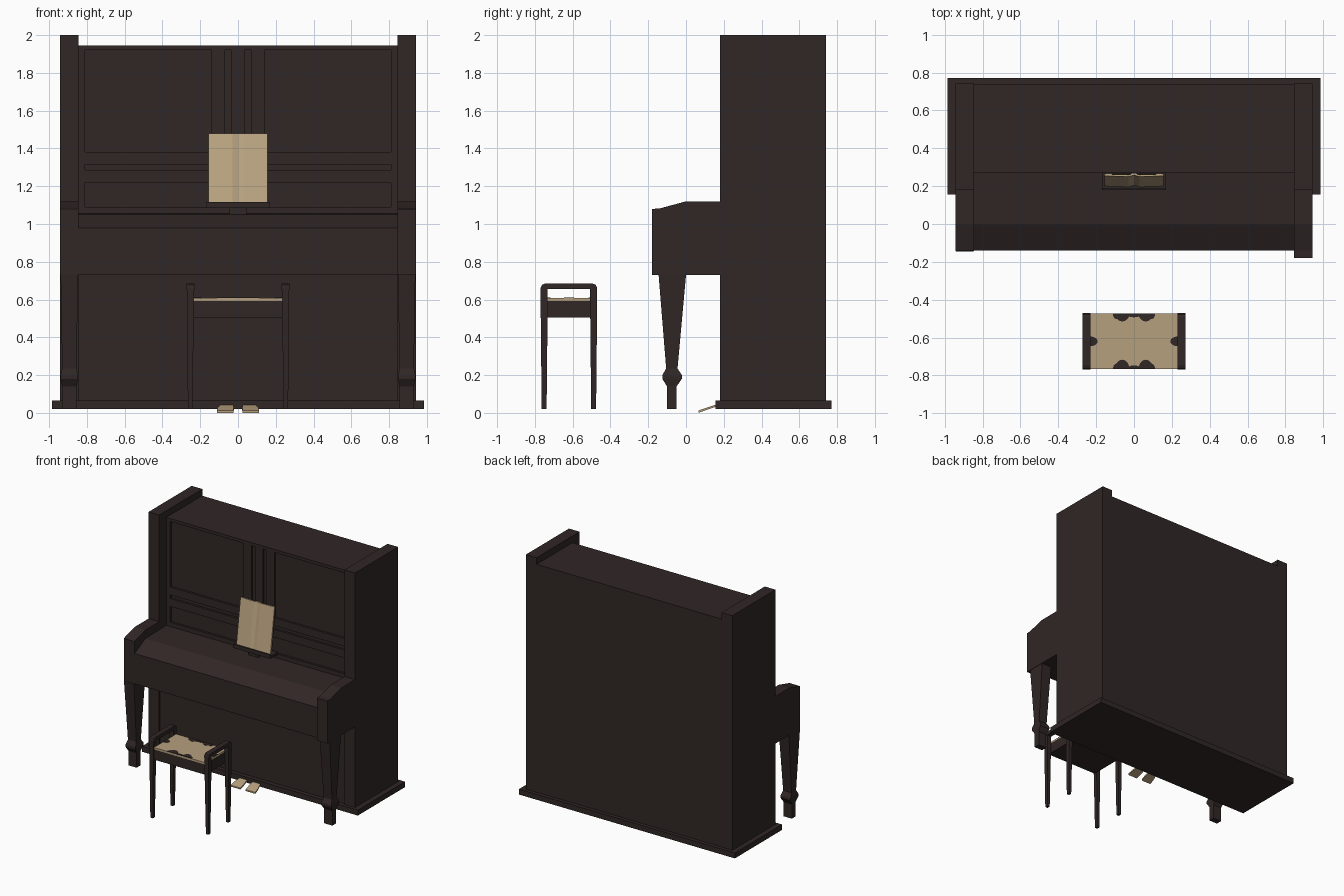
import bpy, bmesh, math
from mathutils import Vector

if "Cube" in bpy.data.objects:
    bpy.data.objects.remove(bpy.data.objects["Cube"])


def material(name, rgb):
    m = bpy.data.materials.new(name)
    m.diffuse_color = (*rgb, 1)
    m.use_nodes = True
    m.node_tree.nodes["Principled BSDF"].inputs["Base Color"].default_value = m.diffuse_color
    return m


WOOD = material("dark wood", (0.030, 0.020, 0.019))
PAPER = material("aged paper", (0.52, 0.39, 0.23))
FABRIC = material("tan fabric", (0.47, 0.35, 0.21))
BRASS = material("dull brass", (0.46, 0.34, 0.20))


def finish(name, bm, mat):
    bmesh.ops.recalc_face_normals(bm, faces=bm.faces)
    me = bpy.data.meshes.new(name)
    bm.to_mesh(me)
    bm.free()
    me.materials.append(mat)
    ob = bpy.data.objects.new(name, me)
    bpy.context.collection.objects.link(ob)
    return ob


def loft(name, rings, mat):
    """Skin a list of equally long point rings and cap both ends."""
    bm = bmesh.new()
    vs = [[bm.verts.new(p) for p in r] for r in rings]
    n = len(rings[0])
    for a, b in zip(vs, vs[1:]):
        for i in range(n):
            j = (i + 1) % n
            bm.faces.new((a[i], a[j], b[j], b[i]))
    bm.faces.new(vs[0])
    bm.faces.new(vs[-1])
    return finish(name, bm, mat)


def rect(x0, x1, y0, y1, z):
    return [(x0, y0, z), (x1, y0, z), (x1, y1, z), (x0, y1, z)]


def box(name, x0, x1, y0, y1, z0, z1, mat=WOOD):
    return loft(name, [rect(x0, x1, y0, y1, z0), rect(x0, x1, y0, y1, z1)], mat)


def extrude_x(name, profile, x0, x1, mat=WOOD):
    """Extrude a (y, z) profile along x."""
    return loft(name, [[(x, y, z) for y, z in profile] for x in (x0, x1)], mat)


# Case
box("base_board", -0.985, 0.985, 0.155, 0.77, 0.02, 0.065)
box("lower_case", -0.85, 0.85, 0.19, 0.74, 0.065, 0.98)
box("upper_case", -0.85, 0.85, 0.29, 0.74, 0.98, 1.945)
for s, side in ((-1, "left"), (1, "right")):
    xa, xb = sorted((s * 0.845, s * 0.942))
    box(side + "_side_panel", xa, xb, 0.18, 0.742, 0.065, 2.0)
    # Key arm; the right one reaches slightly further forward
    f = -0.18 if s > 0 else -0.142
    extrude_x(side + "_key_arm", [(f, 0.73), (f, 1.08), (-0.14, 1.082), (0.0, 1.12),
                                  (0.19, 1.12), (0.19, 0.73)], xa, xb)
    # Turned square leg: (half width x, y front, y back, z)
    rings = [(0.038, -0.10, -0.05, 0.02), (0.038, -0.10, -0.05, 0.14),
             (0.046, -0.125, -0.022, 0.18), (0.046, -0.125, -0.022, 0.20),
             (0.038, -0.105, -0.045, 0.235), (0.046, -0.145, 0.0, 0.73)]
    c = s * 0.893
    loft(side + "_front_leg", [rect(c - h, c + h, a, b, z) for h, a, b, z in rings], WOOD)

# Keyboard cover
extrude_x("keyboard_cover", [(-0.14, 0.73), (-0.14, 0.98), (0.0, 1.05), (0.29, 1.055),
                             (0.29, 0.73)], -0.85, 0.85)

# Upper front frame: raised bars leaving sunken panels and slots
bars = [(-0.85, 0.85, 1.92, 1.945), (-0.85, 0.85, 1.315, 1.38), (-0.85, 0.85, 1.22, 1.285),
        (-0.85, 0.85, 1.05, 1.09), (-0.85, -0.81, 1.05, 1.945), (0.81, 0.85, 1.05, 1.945),
        (-0.14, -0.07, 1.38, 1.92), (-0.035, 0.035, 1.38, 1.92), (0.07, 0.14, 1.38, 1.92)]
for i, (x0, x1, z0, z1) in enumerate(bars):
    box("front_frame_bar_%d" % (i + 1), x0, x1, 0.273, 0.295, z0, z1)

# Music rest and open booklet
box("music_shelf", -0.17, 0.17, 0.18, 0.275, 1.085, 1.105)
box("music_shelf_lip", -0.17, 0.17, 0.18, 0.19, 1.105, 1.117)
box("music_shelf_bracket", -0.045, 0.045, 0.2, 0.275, 1.05, 1.085)
extrude_x("music_back_board", [(0.212, 1.10), (0.264, 1.475), (0.272, 1.475), (0.224, 1.10)],
          -0.15, 0.15)
for s, side in ((-1, "left"), (1, "right")):
    rings = []
    for x, d in ((0.0, 0.004), (0.03, -0.004), (0.155, 0.0)):
        rings.append([(s * x, y + d, z) for y, z in
                      ((0.2, 1.107), (0.254, 1.48), (0.264, 1.48), (0.212, 1.107))])
    loft(side + "_page", rings, PAPER)

# Pedals, wider at the toe
for s, side in ((-1, "left"), (1, "right")):
    def ring(y, z, a, b):
        return [(s * a, y, z), (s * b, y, z), (s * b, y, z + 0.012), (s * a, y, z + 0.012)]
    loft(side + "_pedal", [ring(0.065, 0.0, 0.025, 0.112), ring(0.11, 0.016, 0.022, 0.108),
                           ring(0.17, 0.036, 0.028, 0.09)], BRASS)

# Stool
SY = -0.62
box("stool_apron", -0.235, 0.235, SY - 0.14, SY + 0.14, 0.505, 0.592)
box("stool_cushion", -0.232, 0.232, SY - 0.146, SY + 0.146, 0.592, 0.608, FABRIC)
for s, side in ((-1, "left"), (1, "right")):
    for t, end in ((-1, "front"), (1, "back")):
        def leg(x0, x1, y0, y1, z):
            xs, ys = sorted((s * x0, s * x1)), sorted((SY + t * y0, SY + t * y1))
            return rect(*xs, *ys, z)
        loft("stool_%s_%s_leg" % (end, side),
             [leg(0.242, 0.265, 0.118, 0.144, 0.02), leg(0.234, 0.27, 0.113, 0.149, 0.505),
              leg(0.232, 0.27, 0.113, 0.149, 0.655)], WOOD)
    xa, xb = sorted((s * 0.23, s * 0.272))
    extrude_x("stool_%s_handrail" % side,
              [(SY - 0.149, 0.65), (SY - 0.149, 0.665), (SY - 0.142, 0.678), (SY - 0.128, 0.684),
               (SY + 0.128, 0.684), (SY + 0.142, 0.678), (SY + 0.149, 0.665), (SY + 0.149, 0.65),
               (SY + 0.11, 0.655), (SY - 0.11, 0.655)], xa, xb)


# Dark scalloped pattern on the cushion, as thin plates
def scallop(name, cx, cy, rx, ry, a0):
    pts = [(cx + rx * math.cos(a0 + math.pi * i / 10), cy + ry * math.sin(a0 + math.pi * i / 10))
           for i in range(11)]
    loft(name, [[(x, y, z) for x, y in pts] for z in (0.607, 0.611)], WOOD)


for s in (-1, 1):
    scallop("cushion_end_scallop", s * 0.232, SY, 0.04, 0.026, math.pi / 2 if s > 0 else -math.pi / 2)
    for t in (-1, 1):
        a0 = math.pi if t > 0 else 0
        scallop("cushion_edge_scallop", s * 0.062, SY + t * 0.147, 0.038, 0.05 if t < 0 else 0.042, a0)
        scallop("cushion_small_scallop", s * 0.09, SY + t * 0.147, 0.022, 0.03, a0)
    scallop("cushion_middle_scallop", 0, SY + s * 0.147, 0.04, 0.02, math.pi if s > 0 else 0)
